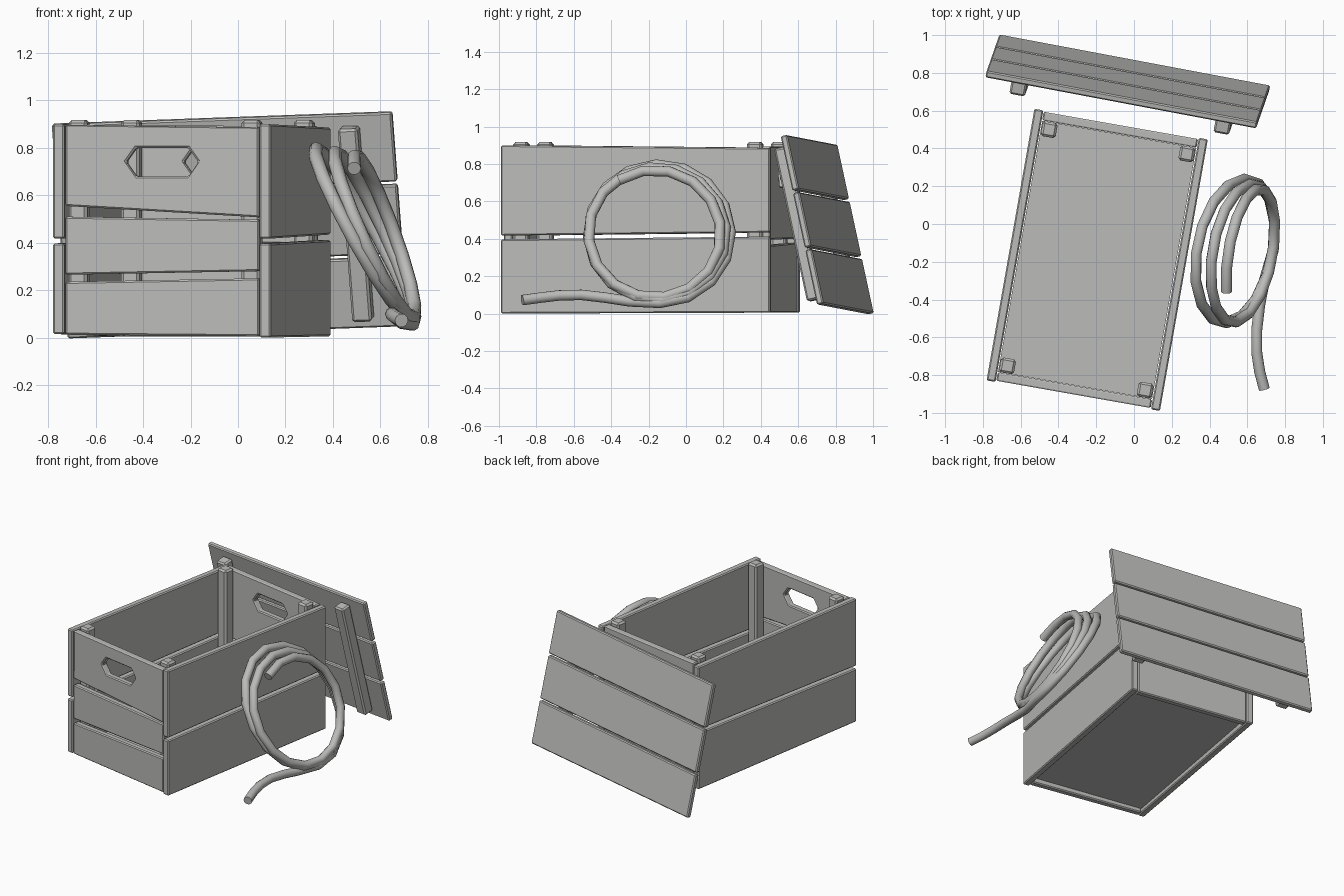
import bpy, bmesh, math
from mathutils import Matrix, Vector

if "Cube" in bpy.data.objects:
    bpy.data.objects.remove(bpy.data.objects["Cube"])

grey = bpy.data.materials.new("plain_grey")
grey.diffuse_color = (0.5, 0.5, 0.49, 1)
grey.use_nodes = True
grey.node_tree.nodes["Principled BSDF"].inputs["Base Color"].default_value = grey.diffuse_color


def link(name, mesh, matrix):
    ob = bpy.data.objects.new(name, mesh)
    bpy.context.collection.objects.link(ob)
    ob.matrix_world = matrix
    mesh.materials.append(grey)
    return ob


def prism(name, outline, depth, matrix, bevel=0.007, cutter=None):
    """Extrude an XZ outline along Y, centred on y = 0."""
    bm = bmesh.new()
    face = bm.faces.new([bm.verts.new((x, -depth / 2, z)) for x, z in outline])
    out = bmesh.ops.extrude_face_region(bm, geom=[face])
    verts = [g for g in out["geom"] if isinstance(g, bmesh.types.BMVert)]
    bmesh.ops.translate(bm, verts=verts, vec=(0, depth, 0))
    bmesh.ops.recalc_face_normals(bm, faces=bm.faces)
    mesh = bpy.data.meshes.new(name)
    bm.to_mesh(mesh)
    bm.free()
    ob = link(name, mesh, matrix)
    if cutter:
        mod = ob.modifiers.new("handle_hole", 'BOOLEAN')
        mod.operation, mod.solver, mod.object = 'DIFFERENCE', 'EXACT', cutter
    if bevel:
        mod = ob.modifiers.new("soft_edges", 'BEVEL')
        mod.width, mod.segments, mod.limit_method = bevel, 1, 'ANGLE'
    return ob


def slat(half, low, high):
    """Board outline; low and high hold the z at its left and right ends."""
    return [(-half, low[0]), (half, low[1]), (half, high[1]), (-half, high[0])]


T = Matrix.Translation
crate = T((-0.195, -0.19, 0)) @ Matrix.Rotation(math.radians(-10), 4, 'Z')
turn = Matrix.Rotation(math.radians(90), 4, 'Z')

# Crate long sides: two boards each
for side, x, base in (("left", -0.442, 0.015), ("right", 0.442, 0.0)):
    m = crate @ T((x, 0, 0)) @ turn
    prism(side + "_lower_board", slat(0.73, (base, 0.005), (0.397, 0.412)), 0.048, m)
    prism(side + "_upper_board", slat(0.73, (0.417, 0.434), (0.9, 0.886)), 0.048, m)

# Hexagonal handle cutter running through both ends
cutter = prism("handle_cutter", [(-0.155, 0.74), (-0.112, 0.68), (0.112, 0.68),
               (0.155, 0.74), (0.112, 0.80), (-0.112, 0.80)], 2, crate, 0)
cutter.hide_render = True
cutter.hide_viewport = False
cutter.display_type = 'WIRE'

# Crate ends: three boards in front, two behind
front, back = crate @ T((0, -0.7, 0)), crate @ T((0, 0.7, 0))
W = 0.415
prism("front_lower_board", slat(W, (0.012, 0.005), (0.235, 0.25)), 0.046, front)
prism("front_middle_board", slat(W, (0.265, 0.28), (0.51, 0.497)), 0.046, front)
prism("front_top_board", slat(W, (0.555, 0.507), (0.897, 0.887)), 0.046, front, cutter=cutter)
prism("back_lower_board", slat(W, (0.005, 0.005), (0.38, 0.365)), 0.046, back)
prism("back_top_board", slat(W, (0.40, 0.395), (0.895, 0.892)), 0.046, back, cutter=cutter)

# Floor panel
prism("crate_floor", slat(0.414, (0.04, 0.04), (0.07, 0.07)), 1.35, crate, 0)

# Corner posts
for sx in (-1, 1):
    for sy in (-1, 1):
        prism("corner_post", slat(0.04, (0.07, 0.07), (0.917, 0.917)), 0.08,
              crate @ T((sx * 0.37, sy * 0.635, 0)), 0.012)

# Leaning lid: three planks and two battens
u = Vector((1.435, -0.27, 0.05)).normalized()
v = Vector((-0.07, -0.195, 0.905))
v = (v - u * v.dot(u)).normalized()
n = v.cross(u)
lid = T((-0.033, 0.755, 0.475)) @ Matrix((u, n, v)).transposed().to_4x4()
for i, z in enumerate((-0.313, 0, 0.313)):
    prism("lid_plank", slat(0.73, (z - 0.15, z - 0.148), (z + 0.149, z + 0.151)), 0.036, lid)
for x in (-0.55, 0.55):
    prism("lid_batten", slat(0.042, (-0.42, -0.42), (0.415, 0.415)), 0.075,
          lid @ T((x, -0.055, 0)), 0.01)

# Coiled rope: loose tail, then two and a half leaning loops
path = [(0.69, -0.875, 0.072), (0.665, -0.78, 0.085), (0.65, -0.68, 0.097),
        (0.65, -0.56, 0.1), (0.665, -0.43, 0.085), (0.69, -0.30, 0.065)]
steps = 42
for i in range(steps):
    a = i / (steps - 1) * (5 * math.pi + 0.57)
    turns = a / (2 * math.pi)
    r = 0.385 - 0.014 * turns
    y = -0.14 - 0.012 * turns + r * math.sin(a)
    z = 0.43 - (r - 0.012) * math.cos(a)
    top_x = 0.33 + 0.085 * (turns - 0.5)
    x = 0.735 + (top_x - 0.735) * (1 - math.cos(a)) / 2 + 0.17 * (y + 0.15)
    path.append((x, y, z))
curve = bpy.data.curves.new("rope_path", 'CURVE')
curve.dimensions = '3D'
curve.bevel_depth, curve.bevel_resolution, curve.use_fill_caps = 0.029, 3, True
spline = curve.splines.new('POLY')
spline.points.add(len(path) - 1)
for p, co in zip(spline.points, path):
    p.co = (*co, 1)
helper = bpy.data.objects.new("rope_path", curve)
bpy.context.collection.objects.link(helper)
bpy.context.view_layer.update()
mesh = bpy.data.meshes.new_from_object(helper.evaluated_get(bpy.context.evaluated_depsgraph_get()))
bpy.data.objects.remove(helper)
mesh.materials.clear()
rope = link("coiled_rope", mesh, Matrix())
bpy.context.view_layer.objects.active = rope
rope.select_set(True)
bpy.ops.object.shade_smooth_by_angle(angle=math.radians(45))
